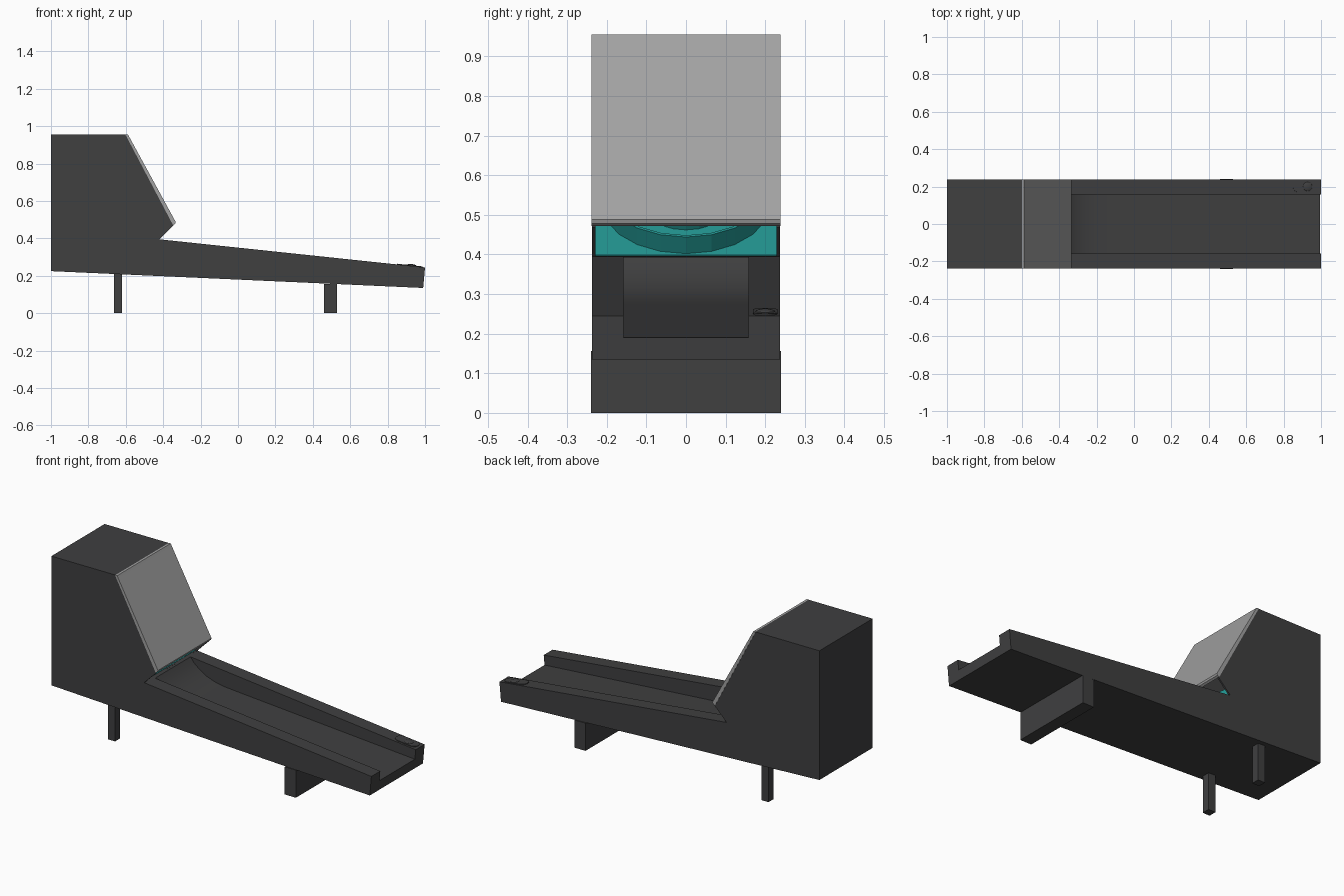
import bpy, bmesh, math
from mathutils import Matrix, Vector

cube = bpy.data.objects.get("Cube")
if cube:
    bpy.data.objects.remove(cube, do_unlink=True)


def material(name, rgb):
    m = bpy.data.materials.new(name)
    m.use_nodes = True
    m.diffuse_color = (*rgb, 1)
    m.node_tree.nodes["Principled BSDF"].inputs["Base Color"].default_value = (*rgb, 1)
    return m


CHARCOAL = material("charcoal", (0.05, 0.05, 0.051))
GREY = material("panel grey", (0.36, 0.36, 0.36))
TEAL = material("teal", (0.017, 0.32, 0.30))


def finish(bm, name, mat):
    bmesh.ops.recalc_face_normals(bm, faces=bm.faces)
    mesh = bpy.data.meshes.new(name)
    bm.to_mesh(mesh)
    bm.free()
    mesh.materials.append(mat)
    ob = bpy.data.objects.new(name, mesh)
    bpy.context.collection.objects.link(ob)
    return ob


def prism(name, outline, vec, mat, matrix=Matrix()):
    """Extrude a closed outline of 3D points along a vector."""
    bm = bmesh.new()
    face = bm.faces.new([bm.verts.new(p) for p in outline])
    out = bmesh.ops.extrude_face_region(bm, geom=[face])
    moved = [v for v in out["geom"] if isinstance(v, bmesh.types.BMVert)]
    bmesh.ops.translate(bm, verts=moved, vec=vec)
    bm.transform(matrix)
    return finish(bm, name, mat)


def side_prism(name, profile, y0, y1, mat):
    return prism(name, [(x, y0, z) for x, z in profile], (0, y1 - y0, 0), mat)


def box(name, x0, x1, y0, y1, z0, z1, mat):
    return side_prism(name, [(x0, z0), (x1, z0), (x1, z1), (x0, z1)], y0, y1, mat)


def carve(target, cutter):
    mod = target.modifiers.new("carve", "BOOLEAN")
    mod.operation, mod.solver, mod.object = "DIFFERENCE", "EXACT", cutter
    bpy.context.view_layer.objects.active = target
    bpy.ops.object.modifier_apply(modifier=mod.name)
    bpy.data.objects.remove(cutter, do_unlink=True)


W = 0.2375

# Cabinet and lane in one body
body = side_prism("cabinet_and_lane", [
    (-1, 0.225), (-1, 0.955), (-0.6, 0.955), (-0.345, 0.47),
    (-0.42, 0.395), (1, 0.245), (0.99, 0.135)], -W, W, CHARCOAL)

# Sunken lane with a curved jump ramp at its far end
ramp = [(-0.12, 0.275), (-0.2, 0.282), (-0.26, 0.294), (-0.31, 0.312),
        (-0.35, 0.336), (-0.385, 0.365), (-0.41, 0.397)]
carve(body, side_prism("lane_cutter", [(1.1, 0.182)] + ramp + [(-0.41, 0.45), (1.1, 0.45)],
                       -0.158, 0.158, CHARCOAL))

# Hollow target chamber with a sloping floor
foot, head = Vector((-0.43, 0, 0.396)), Vector((-0.94, 0, 0.75))
carve(body, side_prism("chamber_cutter", [
    (foot.x, foot.z), (-0.25, 0.396), (-0.25, 0.47), (-0.52, 0.93),
    (-0.94, 0.93), (head.x, head.z)], -0.228, 0.228, CHARCOAL))

# Target board and its concentric rings
slope = (head - foot).normalized()
normal = Vector((-slope.z, 0, slope.x))
if normal.z < 0:
    normal.negate()
side = Vector((0, 1, 0))
board = prism("target_board", [foot - side * 0.228, foot + side * 0.228,
                               head + side * 0.228, head - side * 0.228], normal * 0.004, TEAL)


def ring(name, radius, height, along, wall=0.008, n=20):
    bm = bmesh.new()
    centre = foot + slope * along
    loops = []
    for r, h in ((radius, 0), (radius, height), (radius - wall, height), (radius - wall, 0)):
        loops.append([bm.verts.new(centre + normal * h
                                   + slope * r * math.cos(math.tau * i / n)
                                   + side * r * math.sin(math.tau * i / n)) for i in range(n)])
    for k in range(4):
        a, b = loops[k], loops[(k + 1) % 4]
        for i in range(n):
            j = (i + 1) % n
            bm.faces.new((a[i], a[j], b[j], b[i]))
    return finish(bm, name, TEAL)


ring("outer_target_ring", 0.21, 0.055, 0.215)
ring("inner_target_ring", 0.105, 0.055, 0.215)

# Sloping front panel over the chamber
side_prism("front_panel", [
    (-0.602, 0.955), (-0.588, 0.955), (-0.581, 0.942), (-0.333, 0.488),
    (-0.336, 0.478), (-0.348, 0.472)], -0.239, 0.239, GREY)

# Supports
box("front_support", 0.46, 0.53, -0.24, 0.24, 0, 0.156, CHARCOAL)
for label, s in (("right", -1), ("left", 1)):
    box(f"{label}_rear_leg", -0.664, -0.62, s * 0.19 - 0.022, s * 0.19 + 0.022, 0, 0.215, CHARCOAL)

# Button plate on the left rail
tilt = Matrix.Translation((0.918, 0.2, 0.2525)) @ Matrix.Rotation(math.atan(0.1056), 4, "Y")
outline = []
for i in range(20):
    a = math.pi * (i % 10) / 9 - math.pi / 2 + (math.pi if i > 9 else 0)
    outline.append((math.copysign(0.038, 9.5 - i) + 0.031 * math.cos(a), 0.031 * math.sin(a), 0))
prism("button_plate", outline, (0, 0, 0.005), CHARCOAL, tilt)

# Domed button
bm = bmesh.new()
bmesh.ops.create_uvsphere(bm, u_segments=16, v_segments=8, radius=0.025)
bm.transform(tilt @ Matrix.Translation((0.01, 0, 0.004)) @ Matrix.Diagonal((1, 1, 0.3, 1)))
button = finish(bm, "button", CHARCOAL)

# Smooth the ramp curve and the button, keeping hard edges
bpy.ops.object.select_all(action="DESELECT")
for ob in (body, button):
    ob.select_set(True)
bpy.context.view_layer.objects.active = body
bpy.ops.object.shade_smooth_by_angle(angle=math.radians(25))
